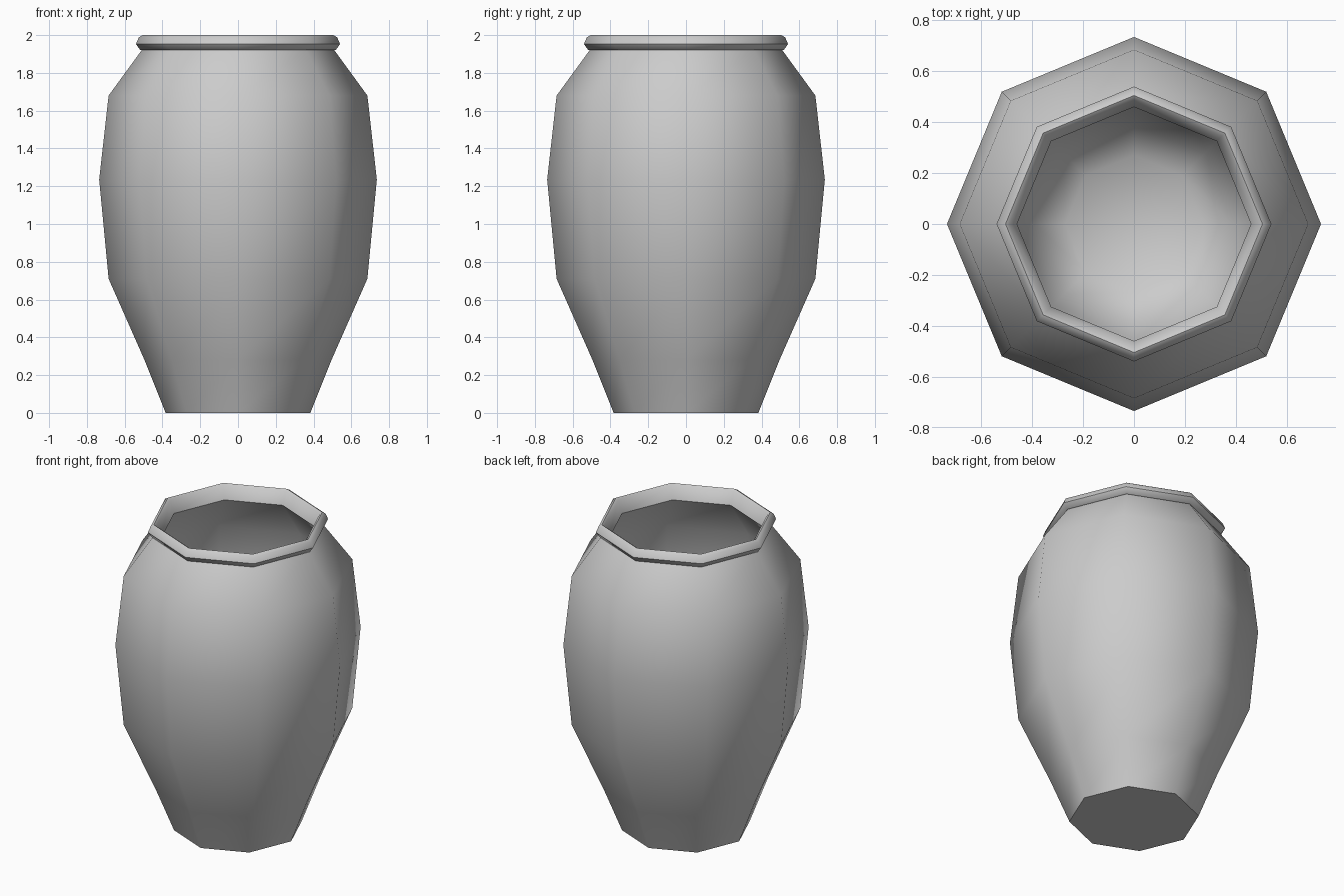
import bpy, bmesh, math

if "Cube" in bpy.data.objects:
    bpy.data.objects.remove(bpy.data.objects["Cube"])

SIDES = 8


def lathe(name, profile, smooth_angle):
    """Spin an (r, z) profile around z; both ends lie on the axis."""
    bm = bmesh.new()
    verts = [bm.verts.new((r, 0, z)) for r, z in profile]
    edges = [bm.edges.new(pair) for pair in zip(verts, verts[1:])]
    bmesh.ops.spin(bm, geom=verts + edges, cent=(0, 0, 0), axis=(0, 0, 1),
                   angle=math.tau, steps=SIDES, use_merge=False)
    bmesh.ops.remove_doubles(bm, verts=bm.verts, dist=1e-4)
    bmesh.ops.recalc_face_normals(bm, faces=bm.faces)
    mesh = bpy.data.meshes.new(name)
    bm.to_mesh(mesh)
    bm.free()
    obj = bpy.data.objects.new(name, mesh)
    bpy.context.collection.objects.link(obj)
    bpy.context.view_layer.objects.active = obj
    obj.select_set(True)
    bpy.ops.object.shade_smooth_by_angle(angle=math.radians(smooth_angle))
    obj.select_set(False)
    return obj


# Outer wall, from the base centre up to the neck
outer = [(0, 0), (0.383, 0), (0.495, 0.28), (0.685, 0.71),
         (0.735, 1.235), (0.685, 1.68), (0.51, 1.92)]

# Flared lip around the mouth
lip = [(0.518, 1.921), (0.54, 1.953), (0.525, 1.988), (0.505, 2.0),
       (0.49, 1.99), (0.46, 1.91)]

# Hollow inside, following the outer wall down to a rounded floor
inner = [(0.635, 1.66), (0.685, 1.235), (0.635, 0.73), (0.45, 0.3),
         (0.39, 0.15), (0.27, 0.06), (0, 0.05)]

lathe("pot", outer + lip + inner, 50)
